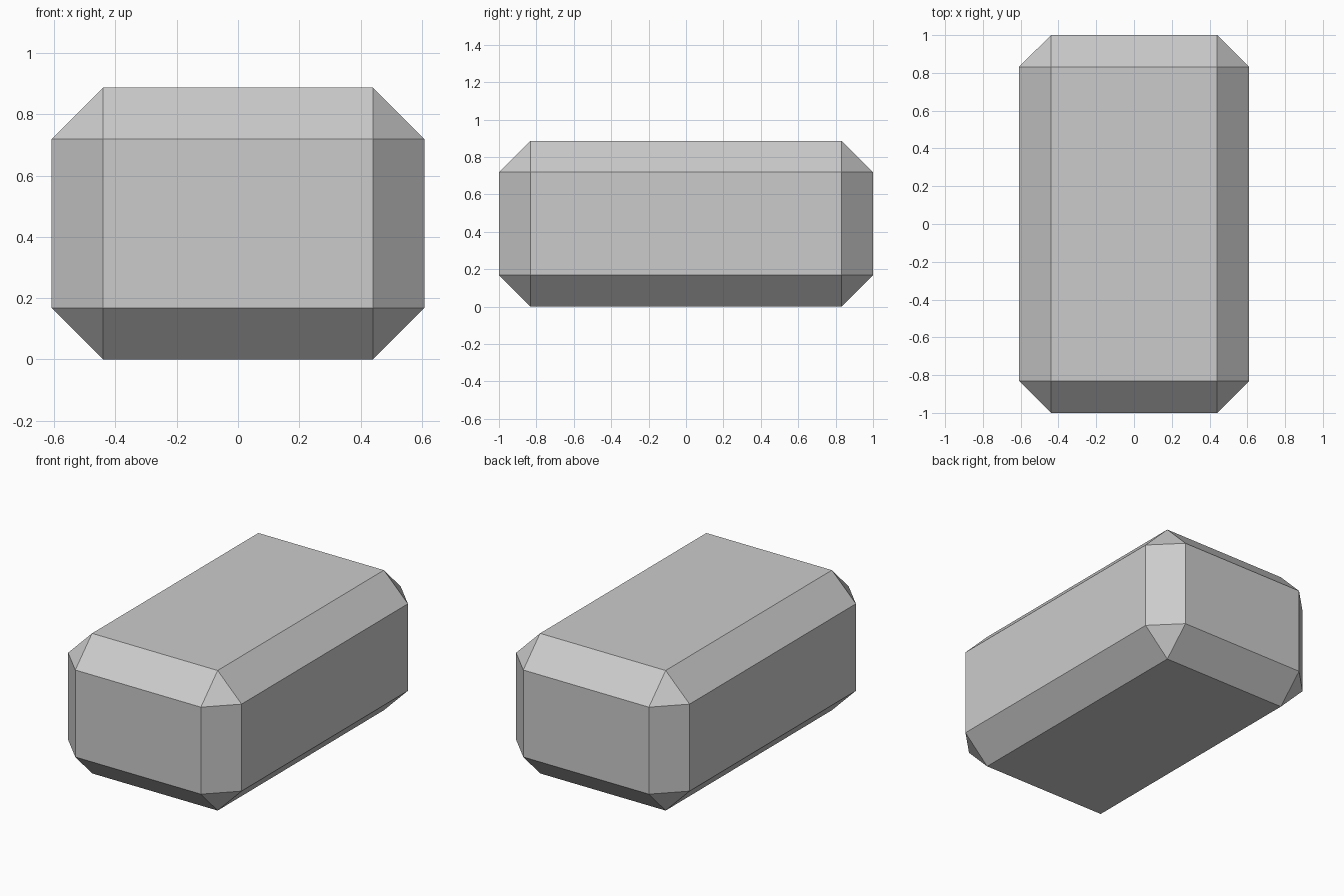
import bpy

if "Cube" in bpy.data.objects:
    bpy.data.objects.remove(bpy.data.objects["Cube"])

WIDTH, LENGTH, HEIGHT, CHAMFER = 1.216, 2.0, 0.887, 0.168

# Block standing on the ground
bpy.ops.mesh.primitive_cube_add(size=1, location=(0, 0, HEIGHT / 2))
block = bpy.context.object
block.name = "chamfered_block"
block.scale = (WIDTH, LENGTH, HEIGHT)
bpy.ops.object.transform_apply(location=False, rotation=False, scale=True)

# Single flat chamfer on every edge, triangular corners
bevel = block.modifiers.new("chamfer", 'BEVEL')
bevel.offset_type = 'OFFSET'
bevel.width = CHAMFER
bevel.segments = 1
bevel.limit_method = 'NONE'
